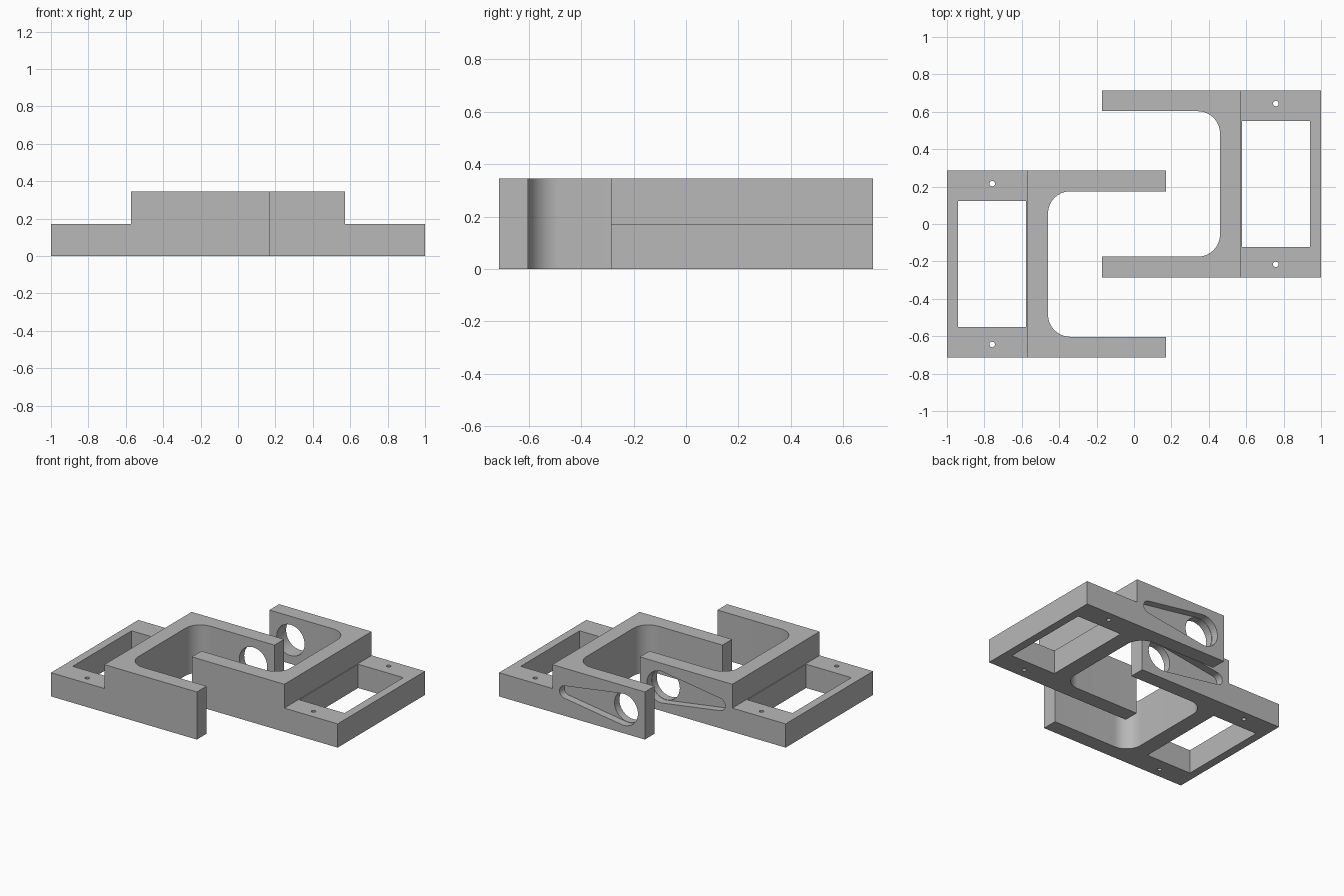
import bpy, bmesh
from math import pi, cos, sin, acos
from mathutils import Vector

cube = bpy.data.objects.get("Cube")
if cube:
    bpy.data.objects.remove(cube, do_unlink=True)

grey = bpy.data.materials.new("plain grey")
grey.use_nodes = True
grey.diffuse_color = (0.48, 0.48, 0.48, 1)
grey.node_tree.nodes["Principled BSDF"].inputs["Base Color"].default_value = grey.diffuse_color

HEIGHT, STEP = 0.345, 0.172


def arc(cx, cy, r, start, end, n=16):
    return [(cx + r * cos(start + (end - start) * i / n),
             cy + r * sin(start + (end - start) * i / n)) for i in range(n + 1)]


def circle(cx, cy, r, n=32):
    return arc(cx, cy, r, 0, 2 * pi, n)[:-1]


def rect(x0, x1, y0, y1):
    return [(x0, y0), (x1, y0), (x1, y1), (x0, y1)]


def prism(name, points, axis, lo, hi, side, y_mid):
    """Extrude an outline along y or z, flipped in x by side and moved to y_mid."""
    bm = bmesh.new()
    if axis == "z":
        verts = [bm.verts.new((side * a, b + y_mid, lo)) for a, b in points]
        move = Vector((0, 0, hi - lo))
    else:
        verts = [bm.verts.new((side * a, lo + y_mid, b)) for a, b in points]
        move = Vector((0, hi - lo, 0))
    face = bm.faces.new(verts)
    new = bmesh.ops.extrude_face_region(bm, geom=[face])["geom"]
    bmesh.ops.translate(bm, vec=move, verts=[v for v in new if isinstance(v, bmesh.types.BMVert)])
    bmesh.ops.recalc_face_normals(bm, faces=bm.faces)
    mesh = bpy.data.meshes.new(name)
    bm.to_mesh(mesh)
    bm.free()
    mesh.materials.append(grey)
    obj = bpy.data.objects.new(name, mesh)
    bpy.context.collection.objects.link(obj)
    return obj


def bracket(name, side, y_mid):
    # Stepped block: low mounting plate and tall arms
    outline = [(-1, 0), (0.17, 0), (0.17, HEIGHT), (-0.572, HEIGHT), (-0.572, STEP), (-1, STEP)]
    body = prism(name, outline, "y", -0.5, 0.5, side, y_mid)

    # Open slot with rounded inner corners
    r, half, web = 0.12, 0.389, -0.46
    slot = [(0.4, -half), (0.4, half)]
    slot += arc(web + r, half - r, r, pi / 2, pi)
    slot += arc(web + r, r - half, r, pi, 1.5 * pi)

    # Tapered recess, wide at the shaft hole and narrow toward the plate
    big, small, reach = 0.114, 0.045, 0.47
    t = acos((big - small) / reach)
    taper = arc(0, STEP, big, t - pi, pi - t, 32)
    taper += arc(-reach, STEP, small, pi - t, pi + t, 16)

    cuts = [
        ("slot_cutter", slot, "z", -0.1, 0.5),
        ("window_cutter", rect(-0.94, -0.578, -0.337, 0.337), "z", -0.1, 0.5),
        ("shaft_hole_cutter", circle(0, STEP, 0.112), "y", 0.3, 0.6),
        ("recess_cutter", taper, "y", 0.445, 0.6),
    ]
    for y in (-0.43, 0.43):
        cuts.append(("screw_hole_cutter", circle(-0.758, y, 0.015, 16), "z", -0.1, 0.5))

    cutters = []
    for cut in cuts:
        cutter = prism(*cut, side, y_mid)
        cutter.hide_render = True
        cutters.append(cutter)
        mod = body.modifiers.new(cut[0], "BOOLEAN")
        mod.operation, mod.solver, mod.object = "DIFFERENCE", "EXACT", cutter

    # Bake the cuts and drop the cutters
    graph = bpy.context.evaluated_depsgraph_get()
    graph.update()
    mesh = bpy.data.meshes.new_from_object(body.evaluated_get(graph))
    body.modifiers.clear()
    body.data = mesh
    for cutter in cutters:
        bpy.data.objects.remove(cutter, do_unlink=True)

    bpy.ops.object.select_all(action="DESELECT")
    body.select_set(True)
    bpy.context.view_layer.objects.active = body
    bpy.ops.object.shade_smooth_by_angle(angle=pi / 6)


bracket("right_bracket", 1, -0.214)
bracket("left_bracket", -1, 0.214)
